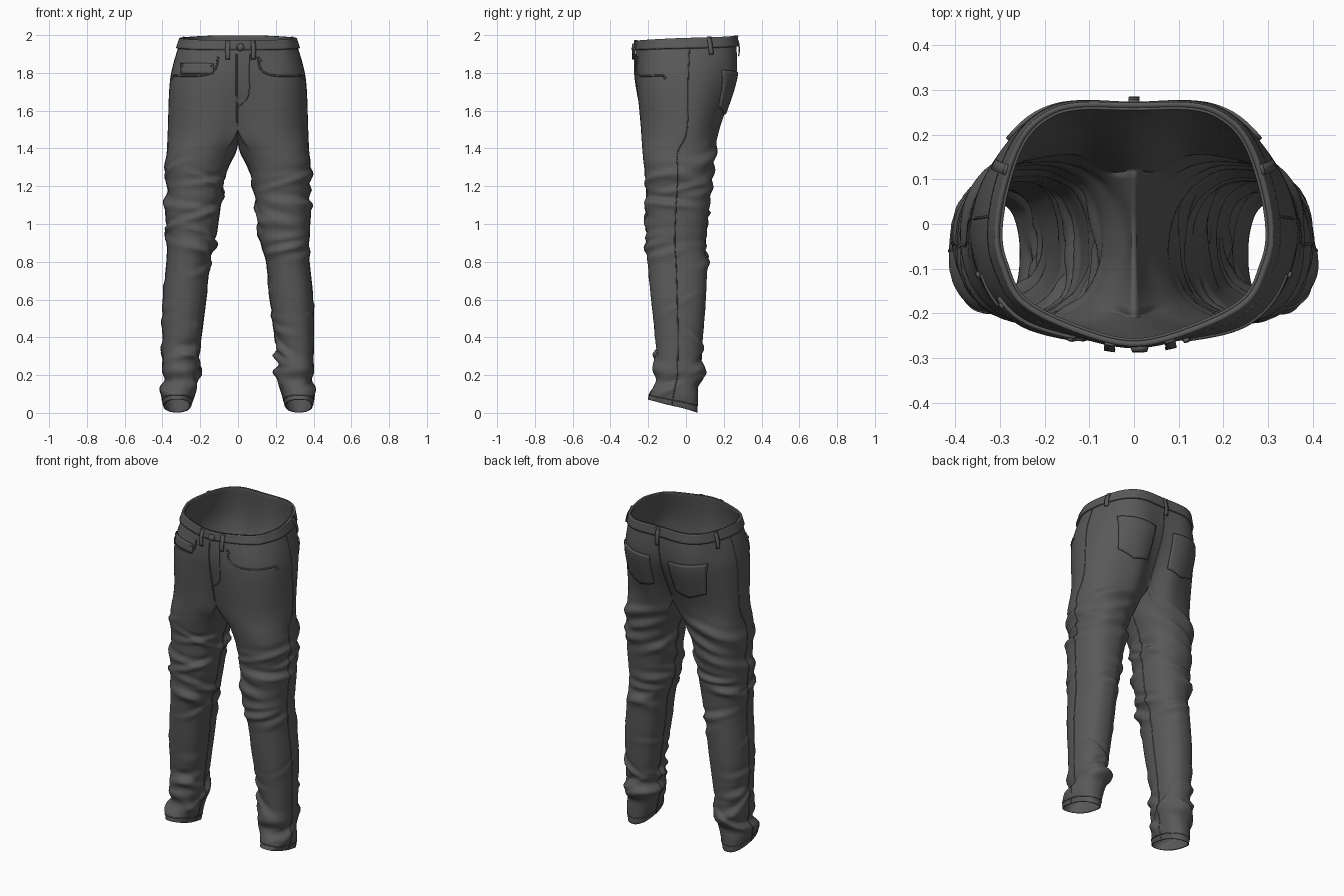
import bpy, bmesh, math, random
from mathutils import Vector
from mathutils.bvhtree import BVHTree

if "Cube" in bpy.data.objects:
    bpy.data.objects.remove(bpy.data.objects["Cube"])

V = Vector
cloth = bpy.data.materials.new("charcoal_cloth")
cloth.diffuse_color = (0.1, 0.1, 0.1, 1)
cloth.use_nodes = True
cloth.node_tree.nodes["Principled BSDF"].inputs["Base Color"].default_value = cloth.diffuse_color


def finish(name, bm, thick=0, offset=0.0):
    me = bpy.data.meshes.new(name)
    bm.to_mesh(me)
    ob = bpy.data.objects.new(name, me)
    bpy.context.collection.objects.link(ob)
    me.materials.append(cloth)
    me.shade_smooth()
    if thick:
        m = ob.modifiers.new("thickness", 'SOLIDIFY')
        m.thickness, m.offset = thick, offset
    return ob


def spline(a, b, c, d, t):
    return 0.5 * (2 * b + (c - a) * t + (2 * a - 5 * b + 4 * c - d) * t * t + (3 * b - a - 3 * c + d) * t ** 3)


# Key sections of one half: pelvis half-outlines (front centre to back centre)
pelvis = [
    ([0, .13, .245, .287, .30, .285, .25, .20, .13, 0],
     [-.262, -.23, -.17, -.09, -.02, .08, .18, .235, .26, .26],
     [1.972, 1.972, 1.976, 1.98, 1.983, 1.986, 1.99, 1.994, 1.997, 1.998]),
    ([0, .13, .25, .325, .355, .342, .29, .22, .13, 0],
     [-.268, -.257, -.225, -.15, -.04, .08, .175, .24, .265, .25], [1.78] * 10),
    ([0, .12, .24, .33, .37, .352, .285, .20, .11, 0],
     [-.215, -.238, -.222, -.15, -.04, .06, .13, .165, .175, .13], [1.5] * 10)]
# Leg sections: z, inner x, outer x, front y, back y, tilt
legs = [(1.38, .013, .375, -.23, .158, 0), (1.3, .052, .388, -.222, .148, 0),
        (1.2, .08, .378, -.212, .135, 0), (1.05, .10, .383, -.213, .118, 0),
        (.9, .122, .375, -.21, .105, 0), (.8, .15, .377, -.203, .112, 0),
        (.6, .17, .397, -.185, .105, 0), (.4, .195, .40, -.163, .09, 0),
        (.28, .207, .398, -.16, .083, 0), (.215, .205, .40, -.176, .098, .01),
        (.165, .215, .392, -.158, .066, .012), (.105, .232, .405, -.18, .063, .02),
        (.037, .25, .395, -.2, .062, .035)]
SO, SI = 7, 5


def dense(outer, inner, is_leg):
    flip = lambda p: V((-p.x, p.y, p.z))
    ext = [inner[-1] if is_leg else flip(outer[1])] + outer + [inner[0] if is_leg else flip(outer[-2])]
    o = [spline(*ext[i:i + 4], j / SO) for i in range(9) for j in range(SO)] + [outer[-1]]
    if not inner:
        return o, None
    ext = [outer[-2], outer[-1]] + inner + [outer[0], outer[1]]
    n = [spline(*ext[i:i + 4], j / SI) for i in range(len(inner) + 1) for j in range(SI)][1:]
    if not is_leg:
        for p in n:
            p.x = 0
    return o, n


keys = []
CR = len(pelvis) - 1
for k, (xs, ys, zs) in enumerate(pelvis):
    crotch = [V((0, y, z)) for y, z in ((.06, 1.468), (0, 1.445), (-.075, 1.445), (-.145, 1.468))]
    keys.append(dense([V(p) for p in zip(xs, ys, zs)], crotch if k == CR else None, False))
for z, xi, xo, yf, yb, tilt in legs:
    def at(deg):
        c, s = math.cos(math.radians(deg)), math.sin(math.radians(deg))
        q = lambda a: math.copysign(abs(a) ** .88, a)
        return V(((xi + xo) / 2 + (xo - xi) / 2 * q(c), (yf + yb) / 2 + (yb - yf) / 2 * q(s), z - tilt * s))
    keys.append(dense([at(-130 + i * 260 / 9) for i in range(10)], [at(150 + 20 * i) for i in range(4)], True))


def loft():
    rows = []
    for k in range(len(keys) - 1):
        n = max(3, round((keys[k][0][30].z - keys[k + 1][0][30].z) / .012))
        for j in range(n + (k == len(keys) - 2)):
            def col(part, lo):
                g = [keys[min(max(k + d, lo), len(keys) - 1)][part] for d in (-1, 0, 1, 2)]
                return [spline(*(r[c] for r in g), j / n) for c in range(len(g[0]))]
            o = col(0, 0)
            if k < CR:
                o[0].x = o[-1].x = 0
            rows.append((o, col(1, CR) if k >= CR else []))
    return rows


def make_folds(rng):
    # centre height, angle, angular spread, slant, depth, width
    f = [(z, a, .8, sl, .012, .028) for z, a, sl in ((1.36, 1.2, .07), (1.27, 1.5, .08), (1.18, 1.2, .05))]
    for lo, hi, n, amp in ((.76, 1.28, 18, .015), (.4, .75, 5, .006), (.1, .36, 11, .013)):
        for i in range(n):
            z = lo + (hi - lo) * (i + rng.random()) / n
            f.append((z, rng.uniform(-math.pi, math.pi), rng.uniform(.5, 1.1), rng.uniform(-.09, .09),
                      amp * rng.uniform(.5, 1.2), rng.uniform(.014, .03)))
    return f


def wrinkle(p, c, folds):
    a, d = math.atan2(p.y - c.y, p.x - c.x), 0
    for z0, a0, spread, slant, amp, w in folds:
        da = (a - a0 + math.pi) % (2 * math.pi) - math.pi
        h = (p.z - z0 - slant * math.sin(da)) / w
        if abs(h) < 5:
            d += amp * math.exp(-(da / spread) ** 2) * (math.exp(-h * h) - .6 * math.exp(-(h - 1.7) ** 2))
    d *= min(1, max(0, (1.52 - p.z) / .15)) * min(1, p.x / .06)
    r = V((p.x - c.x, p.y - c.y, 0)).normalized()
    q = p + r * d
    q.x = max(q.x, 0)
    return q


# Trouser body: both halves lofted, each with its own folds
body = bmesh.new()
grids = {}
for s in (1, -1):
    folds = make_folds(random.Random(5 + s))
    grid = []
    for o, n in loft():
        pts = o + n
        c = sum(pts, V()) / len(pts)
        grid.append([V((s * q.x, q.y, q.z)) for q in (wrinkle(p, c, folds) for p in pts)])
    grids[s] = grid
    vs = [[body.verts.new(p) for p in row] for row in grid]
    L = len(keys[0][0])
    for a, b in zip(vs, vs[1:]):
        for c in range(len(a) if len(a) > L else L - 1):
            d = (c + 1) % len(a)
            f = [a[c], b[c], b[d], a[d]]
            body.faces.new(f if s > 0 else f[::-1])
bmesh.ops.remove_doubles(body, verts=body.verts, dist=1e-4)
body.normal_update()
bvh = BVHTree.FromBMesh(body)
finish("trouser_body", body, .006, -1)


def on_body(x, z, side, off=.004):
    hit, nor, *_ = bvh.ray_cast(V((x, side, z)), V((0, -side, 0)))
    return hit + nor * off


def tube(name, pts, r=.0035):
    cu = bpy.data.curves.new(name, 'CURVE')
    cu.dimensions, cu.bevel_depth, cu.bevel_resolution = '3D', r, 1
    sp = cu.splines.new('POLY')
    sp.points.add(len(pts) - 1)
    for q, p in zip(sp.points, pts):
        q.co = (*p, 1)
    ob = bpy.data.objects.new(name, cu)
    bpy.context.collection.objects.link(ob)
    cu.materials.append(cloth)


def sheet(name, rows, thick, closed=False):
    bm = bmesh.new()
    vs = [[bm.verts.new(p) for p in r] for r in rows]
    for a, b in zip(vs, vs[1:]):
        for c in range(len(a) - (not closed)):
            d = (c + 1) % len(a)
            bm.faces.new((a[c], b[c], b[d], a[d]))
    return finish(name, bm, thick)


def path(pts, side, n=10):
    e = [V(p) for p in [pts[0]] + pts + [pts[-1]]]
    q = [spline(*e[i:i + 4], j / n) for i in range(len(pts) - 1) for j in range(n)] + [e[-1]]
    return [on_body(p.x, p.y, side, .001) for p in q]


# Waistband
L = len(keys[0][0])
band = [grids[1][r][:L] + grids[-1][r][L - 2:0:-1] for r in range(7)]
sheet("waistband", [[p + V((p.x, p.y, 0)).normalized() * .006 for p in r] for r in band], .012, True)

# Belt loops
for i, (x, y) in enumerate(((-.05, -.25), (.075, -.245), (.28, .12), (-.28, .12), (0, .27))):
    rows = []
    for j in range(9):
        t = j / 8
        hit, nor, *_ = bvh.find_nearest(V((x, y, 1.868 + .108 * t + (.02 if y > 0 else 0))))
        side = V((-nor.y, nor.x, 0)).normalized() * .012
        c = hit + nor * (.006 + .014 * math.sin(math.pi * min(1, .12 + t)) ** .4 if t < .88 else .016)
        rows.append([c - side, c + side])
    sheet("belt_loop_%d" % i, rows, .006)

# Back pockets
for s, label in ((1, "right"), (-1, "left")):
    rows = []
    for j in range(15):
        v = j / 14
        rows.append([on_body(s * (.065 + .01 * v + u * (.215 - .03 * v)),
                             1.80 + .015 * u - v * (.195 + .03 * (1 - abs(2 * u - 1))), 1)
                     for u in (i / 14 for i in range(15))])
    sheet(label + "_back_pocket", rows, .009)
    # Front pocket opening
    tube(label + "_front_pocket_edge", path([(s * .105, 1.885), (s * .12, 1.82), (s * .17, 1.79),
                                             (s * .26, 1.783), (s * .34, 1.787)], -1), .005)
    # Outer and inner leg seams
    g = grids[s]
    tube(label + "_outer_seam", [r[31] for r in g[6:]], .003)
    tube(label + "_inner_seam", [r[L + 11] for r in g if len(r) > L], .003)
    # Hem stitching
    hem = g[-4]
    tube(label + "_hem_seam", hem + hem[:1], .003)

# Coin pocket
sheet("coin_pocket", [[on_body(-.13 - .17 * i / 10, 1.85 - .055 * j / 4, -1, .003) for i in range(11)]
                      for j in range(5)], .007)

# Fly and centre back seam
tube("fly_edge", path([(-.008, 1.9), (-.008, 1.75), (-.004, 1.52)], -1), .005)
tube("fly_stitching", path([(.06, 1.9), (.06, 1.72), (.045, 1.66), (0, 1.62)], -1), .0025)
tube("centre_back_seam", path([(.001, 1.91), (.001, 1.7), (.001, 1.53)], 1), .004)


# Button and rivets
def stud(name, x, z, r, h, off):
    hit, nor, *_ = bvh.ray_cast(V((x, -1, z)), V((0, 1, 0)))
    bm = bmesh.new()
    m = nor.to_track_quat('Z', 'Y').to_matrix().to_4x4()
    m.translation = hit + nor * off
    bmesh.ops.create_cone(bm, cap_ends=True, segments=20, radius1=r, radius2=r * .8, depth=h, matrix=m)
    finish(name, bm)


stud("waist_button", .012, 1.935, .021, .012, .016)
for i, (x, z) in enumerate(((-.29, 1.84), (-.14, 1.84), (.342, 1.775), (-.342, 1.775), (.115, 1.865))):
    stud("rivet_%d" % i, x, z, .008, .008, .008)
